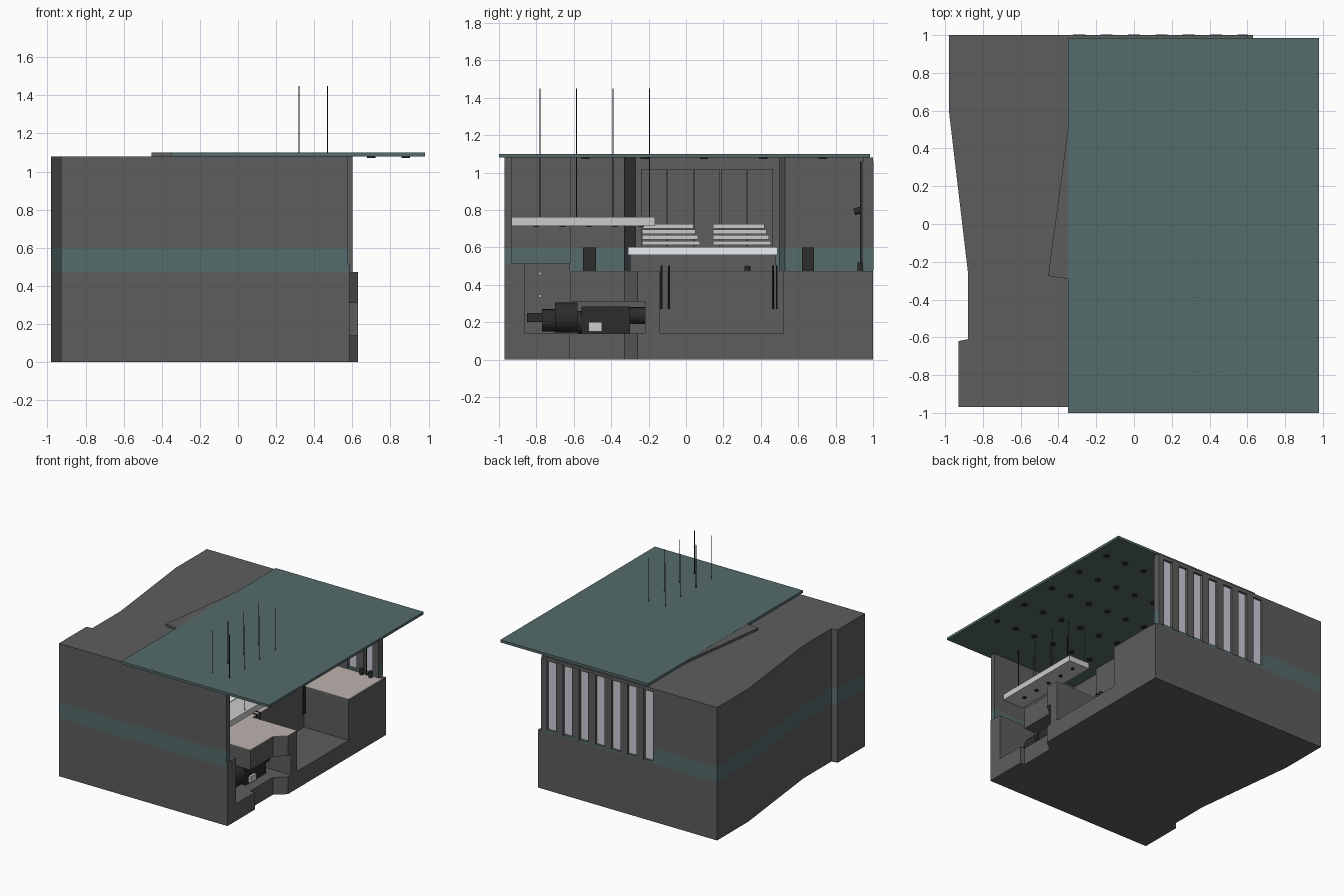
import bpy, bmesh, math
from mathutils import Vector

if "Cube" in bpy.data.objects:
    bpy.data.objects.remove(bpy.data.objects["Cube"])

def mat(name, c):
    m = bpy.data.materials.new(name)
    m.diffuse_color = (*c, 1)
    m.use_nodes = True
    m.node_tree.nodes["Principled BSDF"].inputs["Base Color"].default_value = m.diffuse_color
    return m

STONE = mat("dark_stone", (.11, .11, .11))
TEAL = mat("teal", (.09, .145, .145))
DECK = mat("deck_tile", (.5, .45, .42))
DARK = mat("black_metal", (.025, .025, .025))
PANE = mat("pane", (.62, .6, .68))
PALE = mat("pale", (.65, .66, .65))
WHITE = mat("white", (.85, .88, .9))

def finish(bm, name, m):
    bmesh.ops.recalc_face_normals(bm, faces=bm.faces)
    me = bpy.data.meshes.new(name)
    bm.to_mesh(me)
    bm.free()
    ob = bpy.data.objects.new(name, me)
    bpy.context.collection.objects.link(ob)
    if m:
        me.materials.append(m)
    return ob

def prism(name, pts, z0, z1, m):
    bm = bmesh.new()
    f = bm.faces.new([bm.verts.new((x, y, z0)) for x, y in pts])
    r = bmesh.ops.extrude_face_region(bm, geom=[f])
    for v in r["geom"]:
        if isinstance(v, bmesh.types.BMVert):
            v.co.z = z1
    return finish(bm, name, m)

def boxes(name, items, m):
    bm = bmesh.new()
    for x0, x1, y0, y1, z0, z1 in items:
        for v in bmesh.ops.create_cube(bm, size=1)["verts"]:
            v.co = Vector(((x0 + x1) / 2 + v.co.x * (x1 - x0),
                           (y0 + y1) / 2 + v.co.y * (y1 - y0),
                           (z0 + z1) / 2 + v.co.z * (z1 - z0)))
    return finish(bm, name, m)

def rods(name, items, m, seg=12):
    bm = bmesh.new()
    for a, b, r in items:
        a, b = Vector(a), Vector(b)
        vs = bmesh.ops.create_cone(bm, cap_ends=True, segments=seg, radius1=r, radius2=r,
                                   depth=(b - a).length)["verts"]
        q = Vector((0, 0, 1)).rotation_difference(b - a)
        for v in vs:
            v.co = q @ v.co + (a + b) / 2
    return finish(bm, name, m)

# Outer left outline shared by every layer of the building
LEFT = [(-.98, 1), (-.98, .6), (-.88, -.25), (-.88, -.61), (-.93, -.62), (-.93, -.97)]
TUB = [(.63, -.14), (.23, -.14), (.23, .52), (.63, .52)]
BAY = [(.545, -.62), (.545, -.33), (.63, -.26)]
STEP = [(.585, -.97), (.585, -.86), (.25, -.86)]

# Base, niche layer and counter layer
prism("base", LEFT + [(.585, -.97), (.585, -.62)] + BAY + [(.63, 1)], 0, .14, STONE)
prism("niche_layer", LEFT + STEP + [(.25, -.22), (.63, -.22)] + TUB + [(.63, 1)], .14, .31, STONE)
prism("counter_layer", LEFT + STEP + [(.25, -.62)] + BAY + TUB + [(.63, 1)], .31, .47, STONE)

# Room walls: teal band and stone above it
room = [(.578, -.97), (.578, -.93), (-.2, -.93), (-.2, -.62), (-.15, -.62), (-.15, -.33),
        (-.45, -.27), (-.35, .5), (-.27, .53), (-.27, .95), (.6, .95), (.6, 1)]
walls = [prism("wall_band", LEFT + room, .47, .6, TEAL),
         prism("upper_wall", LEFT + room, .6, 1.08, STONE)]

# Seven tall windows cut into the back wall
wins = [(.465 - .145 * i, .55 - .145 * i) for i in range(7)]
cut = boxes("window_cutter", [(a, b, .94, 1.02, .49, 1.05) for a, b in wins], None)
cut.hide_render = True
for w in walls:
    bpy.context.view_layer.objects.active = w
    mod = w.modifiers.new("windows", "BOOLEAN")
    mod.operation, mod.object, mod.solver = "DIFFERENCE", cut, "EXACT"
    bpy.ops.object.modifier_apply(modifier=mod.name)
bpy.data.objects.remove(cut)
boxes("window_panes", [(a, b, .972, .982, .49, 1.05) for a, b in wins], PANE)
boxes("window_posts", [(b - .002, b + .062, .945, 1.003, .48, 1.06) for a, b in wins[1:]]
      + [(.548, .6, .945, 1.003, .48, 1.06)], STONE)

# Deck surface and front kitchen counter
prism("deck", [(-.15, -.62)] + BAY + TUB + [(.63, .95), (-.27, .95), (-.27, .53), (-.35, .5),
      (-.45, -.27), (-.15, -.33)], .468, .473, DECK)
boxes("kitchen_counter", [(-.2, .25, -.93, -.62, .47, .515), (.25, .585, -.97, -.86, .47, .515)], STONE)
rods("cabinet_knobs", [((.25, -.78, z), (.27, -.78, z), .008) for z in (.34, .46)], PALE)

# Roof slab, alcove ceiling and downlights
boxes("roof", [(-.35, .98, -1, .985, 1.08, 1.1)], TEAL)
prism("alcove_ceiling", [(-.455, -.275), (-.35, -.29), (-.35, .5)], 1.08, 1.099, STONE)
rods("downlights", [((.88 - .18 * i, .73 - .317 * j, 1.072), (.88 - .18 * i, .73 - .317 * j, 1.082), .022)
     for i in range(6) for j in range(5)], DARK)

# Hanging light bar with eight cables
boxes("light_bar", [(.3, .49, -.93, -.165, .715, .762)], PALE)
rods("bar_spots", [((.395, -.8 + .14 * i, .708), (.395, -.8 + .14 * i, .72), .015) for i in range(5)], DARK)
rods("bar_cables", [((x, y, .75), (x, y, 1.45), .0022) for x in (.32, .47)
     for y in (-.78, -.585, -.39, -.195)], DARK, 6)

# Bed with stepped cushions and headboard panels
boxes("bed_frame", [(-.25, .07, -.3, .48, .47, .56)], STONE)
boxes("mattress", [(-.24, .1, -.31, .49, .56, .602)], WHITE)
boxes("cushions", [(-.22 - .02 * i, -.1 - .03 * i, y - .155, y + .155 - .012 * i, .612 + .03 * i, .635 + .03 * i)
      for i in range(4) for y in (-.08, .3)], PALE)
for i in range(5):
    t0, t1 = -.24 + .142 * i, -.102 + .142 * i
    xs = [-.45 + (t + .27) * .13 for t in (t0, t1)]
    prism("headboard_panel", [(xs[0], t0), (xs[0] + .03, t0), (xs[1] + .03, t1), (xs[1], t1)], .6, 1.02, STONE)
boxes("bedside_niches", [(-.15, -.13, -.55, -.48, .473, .6), (-.27, -.25, .62, .685, .473, .6)], DARK)

# Machine in the niche under the counter
rods("machine_drums", [((.4, -.77, .21), (.4, -.7, .21), .06), ((.4, -.7, .225), (.4, -.58, .225), .08),
     ((.4, -.58, .2), (.4, -.3, .2), .06), ((.4, -.32, .235), (.4, -.22, .235), .045)], DARK, 20)
boxes("machine_body", [(.33, .46, -.56, -.3, .14, .285), (.3, .4, -.85, -.7, .2, .25)], DARK)
boxes("machine_label", [(.46, .48, -.52, -.45, .15, .2)], PALE)

# Tub rails and taps
rods("tub_rails", [((.26, y, .27), (.26, y, .5), .005) for y in (-.13, -.09, .465, .485)]
     + [((.2, y, .5), (.26, y, .5), .005) for y in (-.13, -.09, .465, .485)], DARK, 8)
rods("deck_tap", [((.18, .33, .47), (.18, .33, .5), .016), ((.18, .33, .495), (.25, .33, .495), .008)], DARK)

# Shower pole, head and taps at the back wall
rods("shower", [((.5, .935, .47), (.5, .935, 1.06), .004), ((.5, .935, .8), (.5, .9, .79), .018),
     ((.46, .93, .5), (.54, .93, .5), .01), ((.46, .93, .47), (.46, .93, .52), .014),
     ((.54, .93, .47), (.54, .93, .52), .014)], DARK)
